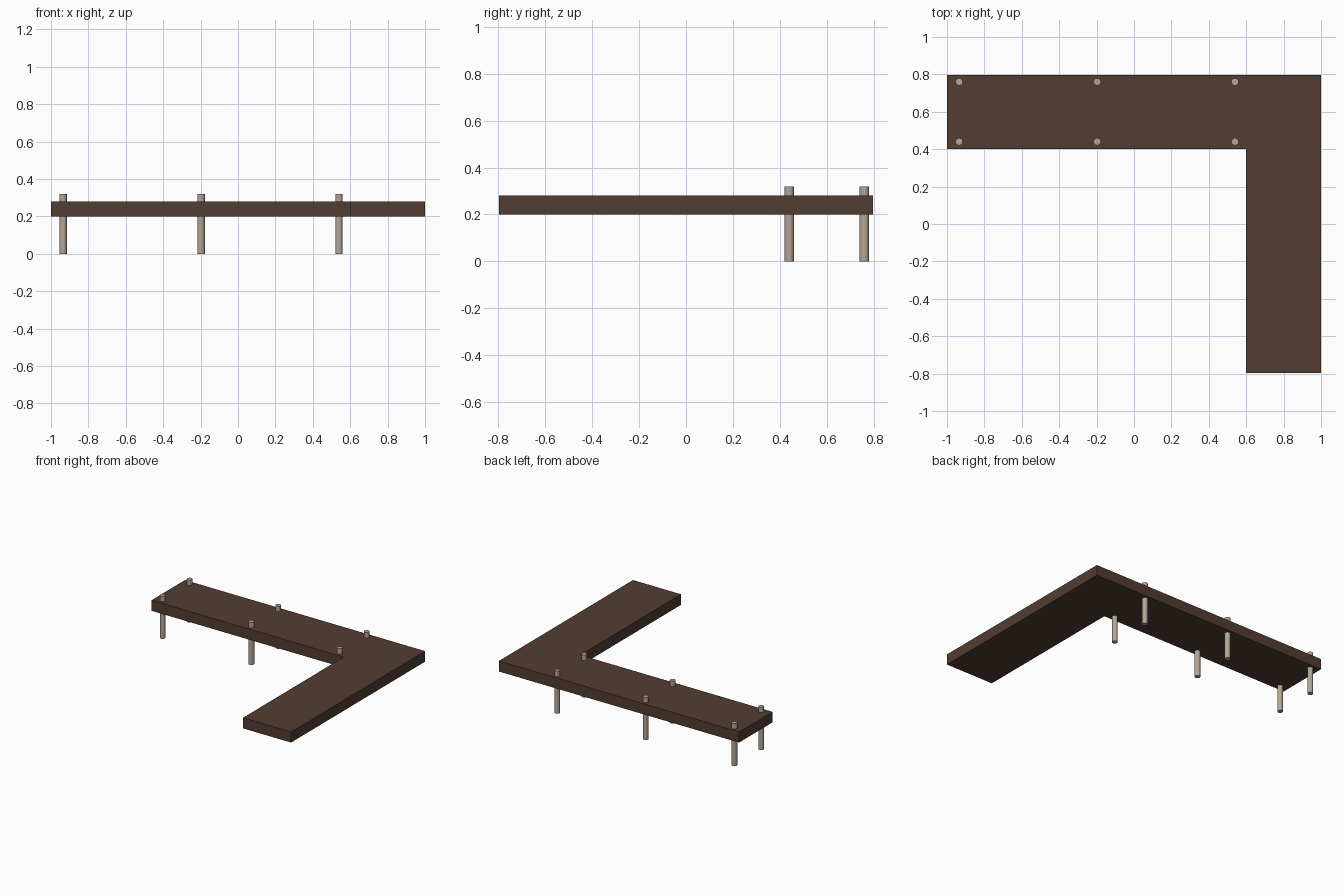
import bpy, bmesh

if "Cube" in bpy.data.objects:
    bpy.data.objects.remove(bpy.data.objects["Cube"])

def material(name, color):
    m = bpy.data.materials.new(name)
    m.diffuse_color = color
    m.use_nodes = True
    m.node_tree.nodes["Principled BSDF"].inputs["Base Color"].default_value = m.diffuse_color
    return m

wood = material("dark_wood", (0.085, 0.047, 0.032, 1))
post_mat = material("pale_wood", (0.45, 0.38, 0.31, 1))

# L-shaped deck: outline extruded upward
outline = [(-1, 0.797), (-1, 0.40), (0.60, 0.40), (0.60, -0.797), (1, -0.797), (1, 0.797)]
bm = bmesh.new()
face = bm.faces.new([bm.verts.new((x, y, 0.20)) for x, y in outline])
ext = bmesh.ops.extrude_face_region(bm, geom=[face])
top = [v for v in ext["geom"] if isinstance(v, bmesh.types.BMVert)]
bmesh.ops.translate(bm, verts=top, vec=(0, 0, 0.08))
bmesh.ops.recalc_face_normals(bm, faces=bm.faces)
mesh = bpy.data.meshes.new("deck")
bm.to_mesh(mesh)
bm.free()
deck = bpy.data.objects.new("deck", mesh)
bpy.context.collection.objects.link(deck)
mesh.materials.append(wood)

# Two rows of posts passing through the long arm
for row, y in (("front", 0.44), ("back", 0.76)):
    for i, x in enumerate((-0.935, -0.197, 0.54)):
        bpy.ops.mesh.primitive_cylinder_add(vertices=12, radius=0.02, depth=0.32, location=(x, y, 0.16))
        post = bpy.context.object
        post.name = f"{row}_post_{i + 1}"
        post.data.materials.append(post_mat)
        bpy.ops.object.shade_smooth_by_angle()
